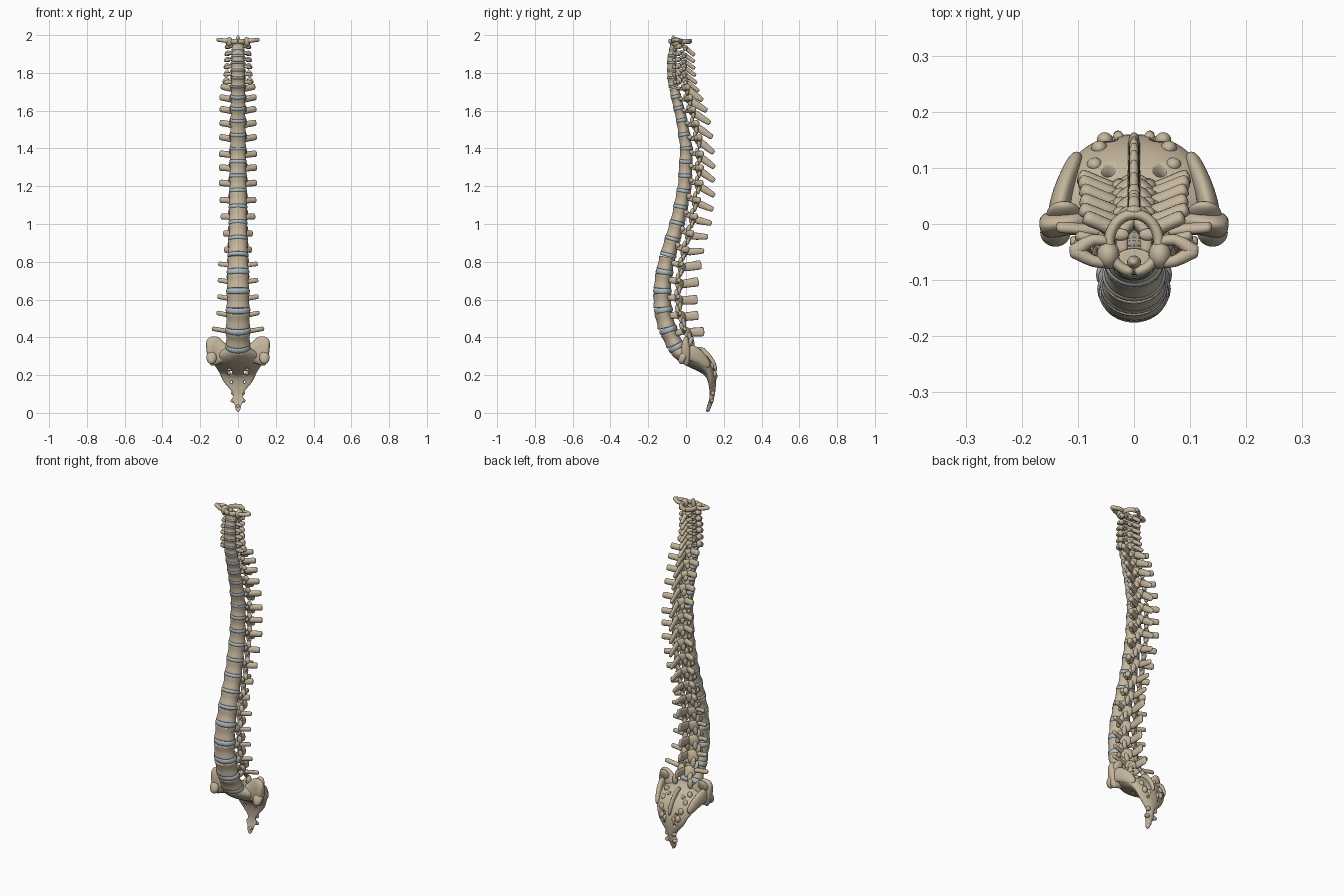
import bpy, bmesh
from math import atan, cos, sin, tau
from mathutils import Vector, Matrix

if "Cube" in bpy.data.objects:
    bpy.data.objects.remove(bpy.data.objects["Cube"])


def material(name, colour):
    mat = bpy.data.materials.new(name)
    mat.use_nodes = True
    mat.diffuse_color = (*colour, 1)
    mat.node_tree.nodes["Principled BSDF"].inputs["Base Color"].default_value = (*colour, 1)
    return mat


BONE = material("bone beige", (.56, .47, .34))
DISC = material("disc blue grey", (.42, .50, .54))

# Column shape: height, body front y, body back y, half width,
# transverse span, spinous tip y, spinous tip rise
PROFILE = [
    (.30, -.065, .03, .062, .14, .1, .035),
    (.40, -.125, -.025, .066, .14, .095, .035),
    (.49, -.16, -.055, .065, .115, .065, .025),
    (.595, -.175, -.07, .062, .11, .06, .005),
    (.69, -.17, -.068, .06, .108, .065, 0),
    (.79, -.15, -.055, .057, .105, .08, -.005),
    (.88, -.125, -.033, .053, .068, .095, -.02),
    (.96, -.1, -.01, .05, .075, .115, -.03),
    (1.05, -.075, .01, .049, .09, .135, -.045),
    (1.2, -.045, .037, .047, .1, .15, -.065),
    (1.4, -.032, .042, .043, .1, .15, -.065),
    (1.55, -.052, .012, .041, .095, .135, -.05),
    (1.65, -.075, -.015, .04, .098, .108, -.045),
    (1.77, -.1, -.045, .037, .08, .06, -.05),
    (1.87, -.1, -.048, .035, .075, .045, -.05),
    (1.95, -.085, -.04, .032, .07, .045, -.05),
]
# Heights of the discs, bottom to top
JOINTS = [.35, .44, .545, .645, .745, .835, .92, 1.005, 1.09, 1.175, 1.255, 1.33,
          1.4, 1.475, 1.55, 1.615, 1.675, 1.73, 1.775, 1.815, 1.855, 1.89, 1.925, 1.96]


def shape_at(z):
    for low, high in zip(PROFILE, PROFILE[1:]):
        if z <= high[0]:
            break
    t = min(max((z - low[0]) / (high[0] - low[0]), 0), 1)
    return [a + (b - a) * t for a, b in zip(low[1:], high[1:])]


def frame_at(z):
    """Tilted frame of the column at a height, and the tilt angle."""
    def middle(h):
        return sum(shape_at(h)[:2]) / 2
    tilt = -atan((middle(z + .04) - middle(z - .04)) / .08)
    return Matrix.Translation((0, middle(z), z)) @ Matrix.Rotation(tilt, 4, 'X'), tilt


def loft(bm, rings):
    rows = [[bm.verts.new(p) for p in ring] for ring in rings]
    n = len(rows[0])
    for a, b in zip(rows, rows[1:]):
        for i in range(n):
            bm.faces.new((a[i], a[(i + 1) % n], b[(i + 1) % n], b[i]))
    bm.faces.new(rows[0][::-1])
    bm.faces.new(rows[-1])


def tube(bm, points, radii, sides=8):
    """Tapered limb; each radius pair is (sideways, vertical)."""
    pts = [Vector(p) for p in points]
    rings = []
    for i, (p, (a, b)) in enumerate(zip(pts, radii)):
        t = (pts[min(i + 1, len(pts) - 1)] - pts[max(i - 1, 0)]).normalized()
        side = t.cross(Vector((0, 0, 1))).normalized()
        up = side.cross(t)
        rings.append([p + side * a * cos(tau * k / sides) + up * b * sin(tau * k / sides)
                      for k in range(sides)])
    loft(bm, rings)


def ball(bm, centre, radii, rotation=Matrix()):
    m = Matrix.Translation(centre) @ rotation @ Matrix.Diagonal((*radii, 1))
    bmesh.ops.create_uvsphere(bm, u_segments=10, v_segments=7, radius=1, matrix=m)


def body(bm, w, d, levels, sides=20):
    """Round column block, flatter at the back; levels are (height, scale)."""
    def point(k, z, s):
        x, y = cos(tau * k / sides), sin(tau * k / sides)
        return (x * w * s, y * d * s * (.85 if y > 0 else 1), z)
    loft(bm, [[point(k, z, s) for k in range(sides)] for z, s in levels])


def finish(bm, name, mat, matrix=Matrix(), subdivide=1):
    bm.transform(matrix)
    bmesh.ops.recalc_face_normals(bm, faces=bm.faces)
    mesh = bpy.data.meshes.new(name)
    bm.to_mesh(mesh)
    bm.free()
    mesh.materials.append(mat)
    mesh.polygons.foreach_set("use_smooth", [True] * len(mesh.polygons))
    ob = bpy.data.objects.new(name, mesh)
    bpy.context.collection.objects.link(ob)
    if subdivide:
        mod = ob.modifiers.new("smooth", 'SUBSURF')
        mod.levels = mod.render_levels = subdivide
    return ob


def vertebra(name, region, low, high, gap):
    z = (low + high) / 2
    front, back, w, span, tip_y, rise = shape_at(z)
    matrix, tilt = frame_at(z)
    d, h = (back - front) / 2, ((high - low) / cos(tilt) - gap) / 2
    tip = matrix.inverted() @ Vector((0, tip_y, z + rise))
    canal = {"lumbar": .042, "thoracic": .036, "cervical": .042}[region]
    bm = bmesh.new()
    body(bm, w, d, [(-h, .95), (-h * .97, 1.02), (-h * .7, 1), (0, .9),
                    (h * .7, .99), (h * .97, 1.01), (h, .94)])
    # Spinous process, a blade that starts tall and ends in a blunt knob
    thick, tall, end = {"lumbar": (.010, .028, .025), "thoracic": (.010, .024, .014),
                        "cervical": (.012, .014, .010)}[region]
    root = Vector((0, d + canal * .85, -.15 * h))
    tube(bm, [root, root.lerp(tip, .5), root.lerp(tip, .9), root.lerp(tip, 1.03)],
         [(thick * 1.8, tall), (thick * .9, tall * .85), (thick, end * 1.15), (thick * .8, end)])
    for s in (-1, 1):
        # Pedicle, lamina and the joint facets above and below
        tube(bm, [(s * w * .62, d * .4, .35 * h), (s * w * .68, d + canal * .2, .3 * h),
                  (s * w * .68, d + canal * .6, .2 * h)],
             [(.012, h * .5), (.011, h * .45), (.014, h * .7)])
        tube(bm, [(s * w * .8, d + canal * .45, .2 * h), (s * w * .5, d + canal * .85, -.2 * h),
                  (0, d + canal * 1.2, -.5 * h)],
             [(.011, h * .75), (.011, h * 1.0), (.012, h * .95)])
        ball(bm, (s * w * .75, d + canal * .5, h * .85), (.017, .012, h * .65))
        ball(bm, (s * w * .58, d + canal * .85, -h * .9), (.016, .012, h * .75))
        # Transverse process
        start = Vector((s * w * .65, d + canal * .45, .15 * h))
        if region == "cervical":
            for y, reach in ((.1, .88), (.55, 1)):
                tube(bm, [(s * w * .75, d * y, 0), (s * span * .8, d * y + .008, -.004),
                          (s * span * reach, d * y + .015, -.008)],
                     [(.009, h * .75), (.009, h * .65), (.009, h * .75)])
            ball(bm, (s * span * .74, d * 1.2, 0), (.018, .017, h * 1.1))
        else:
            lean, lift, r = (.014, .012, .011) if region == "lumbar" else (.03, .006, .015)
            end_point = start + Vector((s * (span - w * .65), lean, lift))
            tube(bm, [start, start.lerp(end_point, .4), start.lerp(end_point, .85), end_point],
                 [(r * 1.2, r * 1.7), (r * .9, r * 1.15), (r * 1.05, r * 1.35), (r * .85, r * 1.1)])
            if region == "thoracic":  # rib seats
                ball(bm, (s * w * .9, d * .7, h * .6), (.009, .014, h * .4))
    return finish(bm, name, BONE, matrix)


# Vertebrae and discs from the sacrum upward
for i, (low, high) in enumerate(zip(JOINTS, JOINTS[1:])):
    region = "lumbar" if i < 5 else "thoracic" if i < 17 else "cervical"
    gap = {"lumbar": .023, "thoracic": .016, "cervical": .009}[region]
    vertebra(f"{region}_vertebra_{i + 1}", region, low, high, gap)
    front, back, w = shape_at(low)[:3]
    bm = bmesh.new()
    t = gap * .6
    body(bm, w, (back - front) / 2, [(-t, .95), (-t * .7, 1.01), (0, 1.035), (t * .7, 1.01), (t, .95)], 28)
    finish(bm, f"disc_{i + 1}", DISC, frame_at(low)[0], 0)

# Peg that carries the top ring
bm = bmesh.new()
ball(bm, (0, -.068, 1.965), (.014, .013, .035))
finish(bm, "axis_peg", BONE)

# Top ring vertebra with winged sides
bm = bmesh.new()
ring = [(.045 * sin(a), -.034 - .052 * cos(a), 1.967) for a in [tau * k / 20 for k in range(21)]]
tube(bm, ring, [(.011, .015)] * 21)
ball(bm, (0, .024, 1.968), (.016, .010, .012))
for s in (-1, 1):
    ball(bm, (s * .046, -.055, 1.964), (.022, .028, .026))
    for y, bend in ((-.035, -.022), (-.068, -.07)):
        tube(bm, [(s * .04, y, 1.968), (s * .075, bend, 1.971), (s * .1, -.048, 1.975), (s * .116, -.05, 1.976)],
             [(.014, .016), (.010, .011), (.016, .013), (.012, .010)])
finish(bm, "atlas_ring", BONE)

# Sacrum and tailbone: mid y, mid z, half width, half thickness (y, z)
ROWS = [
    (-.04, .335, .06, .045, .02), (-.03, .33, .066, .046, .024), (.0, .31, .11, .045, .035),
    (.05, .285, .145, .032, .045), (.1, .252, .13, .028, .036), (.132, .21, .1, .026, .015),
    (.14, .165, .085, .022, .005), (.14, .13, .054, .017, 0), (.14, .1, .028, .014, 0),
    (.137, .08, .02, .012, 0), (.134, .062, .042, .012, 0), (.128, .045, .018, .011, 0),
    (.12, .022, .016, .010, 0), (.114, .001, .009, .007, 0),
]
bm = bmesh.new()
loft(bm, [[(w * cos(a), y + ty * sin(a) - .008 * cos(a) ** 2, z + tz * sin(a) + .008 * cos(a) ** 2)
           for a in [tau * k / 20 for k in range(20)]] for y, z, w, ty, tz in ROWS])
sacrum = finish(bm, "sacrum_and_tailbone", BONE, subdivide=2)

# Nerve openings cut through the sacrum
bm = bmesh.new()
for s in (-1, 1):
    for x, y, z, r, turn in ((.046, .07, .27, .012, .5), (.042, .12, .215, .014, 1.45), (.034, .14, .165, .007, 1.5)):
        m = Matrix.Translation((s * x, y, z)) @ Matrix.Rotation(-turn, 4, 'X')
        bmesh.ops.create_cone(bm, cap_ends=True, segments=16, radius1=r, radius2=r, depth=.2, matrix=m)
cutter = finish(bm, "opening_cutter", BONE, subdivide=0)
cutter.hide_render = True
cutter.hide_set(True)
cut = sacrum.modifiers.new("openings", 'BOOLEAN')
cut.operation, cut.solver, cut.object = 'DIFFERENCE', 'EXACT', cutter

# Wings of the sacrum, flaring forward and down at the sides
bm = bmesh.new()
for s in (-1, 1):
    tube(bm, [(s * .03, .0, .31), (s * .075, .004, .312), (s * .115, .006, .328), (s * .148, -.002, .328), (s * .167, -.004, .325)],
         [(.03, .03), (.028, .05), (.024, .085), (.026, .083), (.02, .052)], 12)
    ball(bm, (s * .125, .018, .365), (.034, .017, .045), Matrix.Rotation(-.42, 4, 'X'))
    ball(bm, (s * .14, -.015, .295), (.03, .024, .04), Matrix.Rotation(-.42, 4, 'X'))
    tube(bm, [(s * .138, .0, .33), (s * .13, .05, .31), (s * .115, .09, .28), (s * .1, .125, .24)],
         [(.022, .05), (.02, .045), (.018, .035), (.014, .02)])
finish(bm, "sacrum_wings", BONE, subdivide=2)

# Crest and knobs on the back of the sacrum and tailbone
bm = bmesh.new()
tube(bm, [(0, .05, .335), (0, .085, .33), (0, .12, .29), (0, .145, .255), (0, .155, .21)],
     [(.014, .02), (.012, .026), (.012, .022), (.012, .022), (.01, .012)])
for s in (-1, 1):
    for x, y, z in ((.075, .07, .322), (.07, .105, .285), (.062, .135, .245), (.052, .15, .205)):
        ball(bm, (s * x, y, z), (.016, .015, .02))
    tube(bm, [(s * .026, .15, .215), (s * .03, .163, .19), (s * .028, .153, .16)],
         [(.010, .01), (.013, .012), (.009, .01)])
    ball(bm, (s * .05, .03, .365), (.017, .016, .032))
    ball(bm, (s * .024, .137, .064), (.017, .011, .011))
    ball(bm, (s * .022, .142, .105), (.016, .013, .014))
ball(bm, (0, .122, .034), (.016, .013, .012))
finish(bm, "sacrum_crest", BONE)
